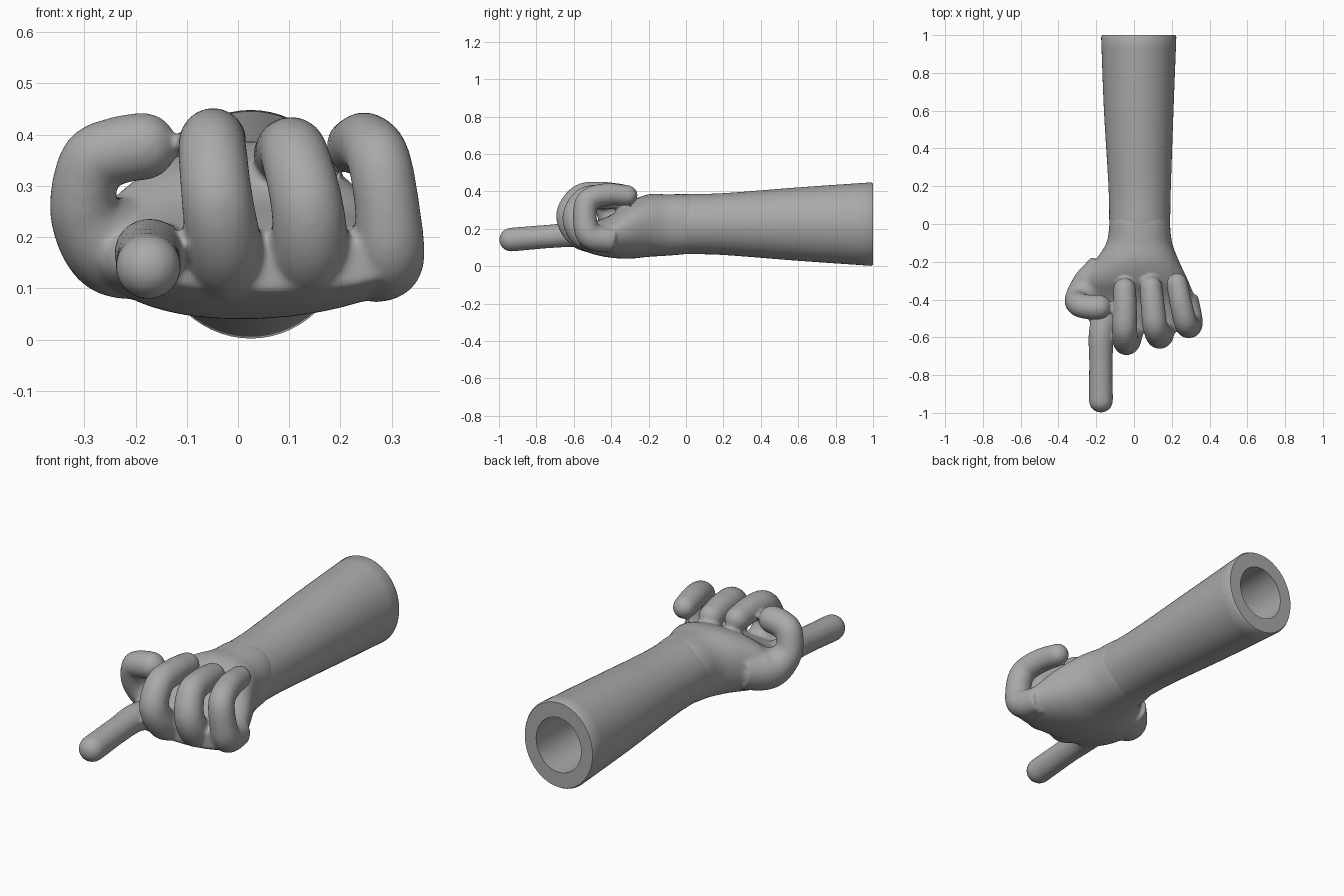
import bpy
import bmesh
import math
from mathutils import Vector

cube = bpy.data.objects.get("Cube")
if cube:
    bpy.data.objects.remove(cube, do_unlink=True)

grey = bpy.data.materials.new("matte grey")
grey.use_nodes = True
COLOR = (0.4, 0.4, 0.4, 1)
grey.diffuse_color = COLOR
grey.node_tree.nodes["Principled BSDF"].inputs["Base Color"].default_value = COLOR


def spline(points, steps):
    """Smooth path through points of any dimension."""
    pts = [Vector(p) for p in points]
    pts = [2 * pts[0] - pts[1]] + pts + [2 * pts[-1] - pts[-2]]
    out = []
    for a, b, c, d in zip(pts, pts[1:], pts[2:], pts[3:]):
        for i in range(steps):
            t = i / steps
            out.append(0.5 * (2 * b + (c - a) * t + (2 * a - 5 * b + 4 * c - d) * t * t
                              + (3 * b - a - 3 * c + d) * t ** 3))
    return out + [pts[-2]]


def skin(bm, rings, close_start=True, close_end=True):
    """Bridge successive rings of points."""
    loops = [[bm.verts.new(p) for p in ring] for ring in rings]
    n = len(loops[0])
    for a, b in zip(loops, loops[1:]):
        for i in range(n):
            j = (i + 1) % n
            bm.faces.new((a[i], a[j], b[j], b[i]))
    if close_start:
        bm.faces.new(loops[0][::-1])
    if close_end:
        bm.faces.new(loops[-1])


def oval(x, y, z, rx, rz, power=1.0, n=64):
    """Cross-section of the arm or palm, facing along y."""
    ring = []
    for i in range(n):
        c, s = math.cos(math.tau * i / n), math.sin(math.tau * i / n)
        ring.append((x + rx * math.copysign(abs(c) ** power, c), y,
                     z + rz * math.copysign(abs(s) ** power, s)))
    return ring


def finger(bm, points, side, n=24):
    """Round tube along (x, y, z, radius) points with a domed tip."""
    path = spline(points, 10)
    side = Vector(side)
    rings = []

    def ring(center, tangent, radius):
        u = (side - tangent * side.dot(tangent)).normalized()
        v = tangent.cross(u)
        rings.append([center + radius * (u * math.cos(math.tau * i / n)
                                         + v * math.sin(math.tau * i / n)) for i in range(n)])

    for i, p in enumerate(path):
        before, after = path[max(i - 1, 0)], path[min(i + 1, len(path) - 1)]
        tangent = Vector((after - before)[:3]).normalized()
        ring(Vector(p[:3]), tangent, p[3])
    for i in range(1, 8):
        a = math.pi / 2 * i / 7.2
        ring(Vector(p[:3]) + tangent * p[3] * math.sin(a), tangent, p[3] * math.cos(a))
    skin(bm, rings)


def finish(bm, name):
    bmesh.ops.recalc_face_normals(bm, faces=bm.faces)
    mesh = bpy.data.meshes.new(name)
    bm.to_mesh(mesh)
    bm.free()
    obj = bpy.data.objects.new(name, mesh)
    mesh.materials.append(grey)
    bpy.context.collection.objects.link(obj)
    bpy.ops.object.select_all(action='DESELECT')
    obj.select_set(True)
    bpy.context.view_layer.objects.active = obj
    return obj


# Forearm: tapered sleeve with a round socket in its cut end
bm = bmesh.new()
outer = [(0.03, -0.07, 0.222, 0.148, 0.152), (0.03, 0, 0.225, 0.16, 0.16),
         (0.03, 0.2, 0.225, 0.165, 0.165), (0.025, 0.6, 0.225, 0.184, 0.196),
         (0.025, 0.99, 0.225, 0.199, 0.223)]
rings = [oval(*s) for s in spline(outer, 6)]
rings.append(oval(0.025, 1, 0.225, 0.193, 0.217))
rings += [oval(0.025, y, 0.225, 0.128, 0.14) for y in (1, 0.25)]
skin(bm, rings)
finish(bm, "forearm")
bpy.ops.object.shade_smooth_by_angle(angle=math.radians(40))

# Hand: palm and fingers fused into one soft skin
bm = bmesh.new()
palm = [(0.03, 0.06, 0.225, 0.148, 0.148), (0.03, 0, 0.225, 0.16, 0.16),
        (0.028, -0.1, 0.22, 0.174, 0.164), (0.015, -0.2, 0.217, 0.225, 0.167),
        (0.005, -0.3, 0.193, 0.282, 0.153), (0.025, -0.4, 0.16, 0.3, 0.115),
        (0.05, -0.5, 0.15, 0.295, 0.085), (0.055, -0.57, 0.15, 0.25, 0.055)]
skin(bm, [oval(*s, power=0.9) for s in spline(palm, 6)])

X = (1, 0, 0)
# Index finger pointing straight ahead
finger(bm, [(-0.14, -0.42, 0.15, 0.07), (-0.172, -0.58, 0.168, 0.068),
            (-0.175, -0.72, 0.16, 0.063), (-0.175, -0.935, 0.142, 0.064)], X)
# Middle, ring and little fingers curled over the palm
finger(bm, [(-0.02, -0.42, 0.13, 0.07), (-0.025, -0.56, 0.165, 0.075),
            (-0.04, -0.625, 0.27, 0.07), (-0.05, -0.565, 0.37, 0.067),
            (-0.048, -0.46, 0.388, 0.064), (-0.05, -0.345, 0.38, 0.06)], X)
finger(bm, [(0.12, -0.41, 0.13, 0.07), (0.14, -0.54, 0.165, 0.075),
            (0.135, -0.59, 0.26, 0.071), (0.112, -0.54, 0.355, 0.067),
            (0.1, -0.44, 0.37, 0.064), (0.09, -0.335, 0.36, 0.06)], X)
finger(bm, [(0.27, -0.39, 0.14, 0.07), (0.295, -0.51, 0.16, 0.069),
            (0.292, -0.54, 0.25, 0.064), (0.275, -0.525, 0.35, 0.062),
            (0.25, -0.43, 0.383, 0.06), (0.228, -0.315, 0.378, 0.056)], X)
# Thumb bent across the top
finger(bm, [(-0.15, -0.24, 0.19, 0.1), (-0.24, -0.34, 0.185, 0.1),
            (-0.3, -0.4, 0.25, 0.068), (-0.285, -0.43, 0.345, 0.064),
            (-0.23, -0.44, 0.37, 0.066), (-0.185, -0.44, 0.377, 0.066)], (0, 1, 0))
hand = finish(bm, "hand")

fuse = hand.modifiers.new("fuse", 'REMESH')
fuse.mode = 'VOXEL'
fuse.voxel_size = 0.009
fuse.use_smooth_shade = True
soften = hand.modifiers.new("soften", 'SMOOTH')
soften.factor = 0.5
soften.iterations = 8
for name in ("fuse", "soften"):
    bpy.ops.object.modifier_apply(modifier=name)
bpy.ops.object.shade_smooth()
